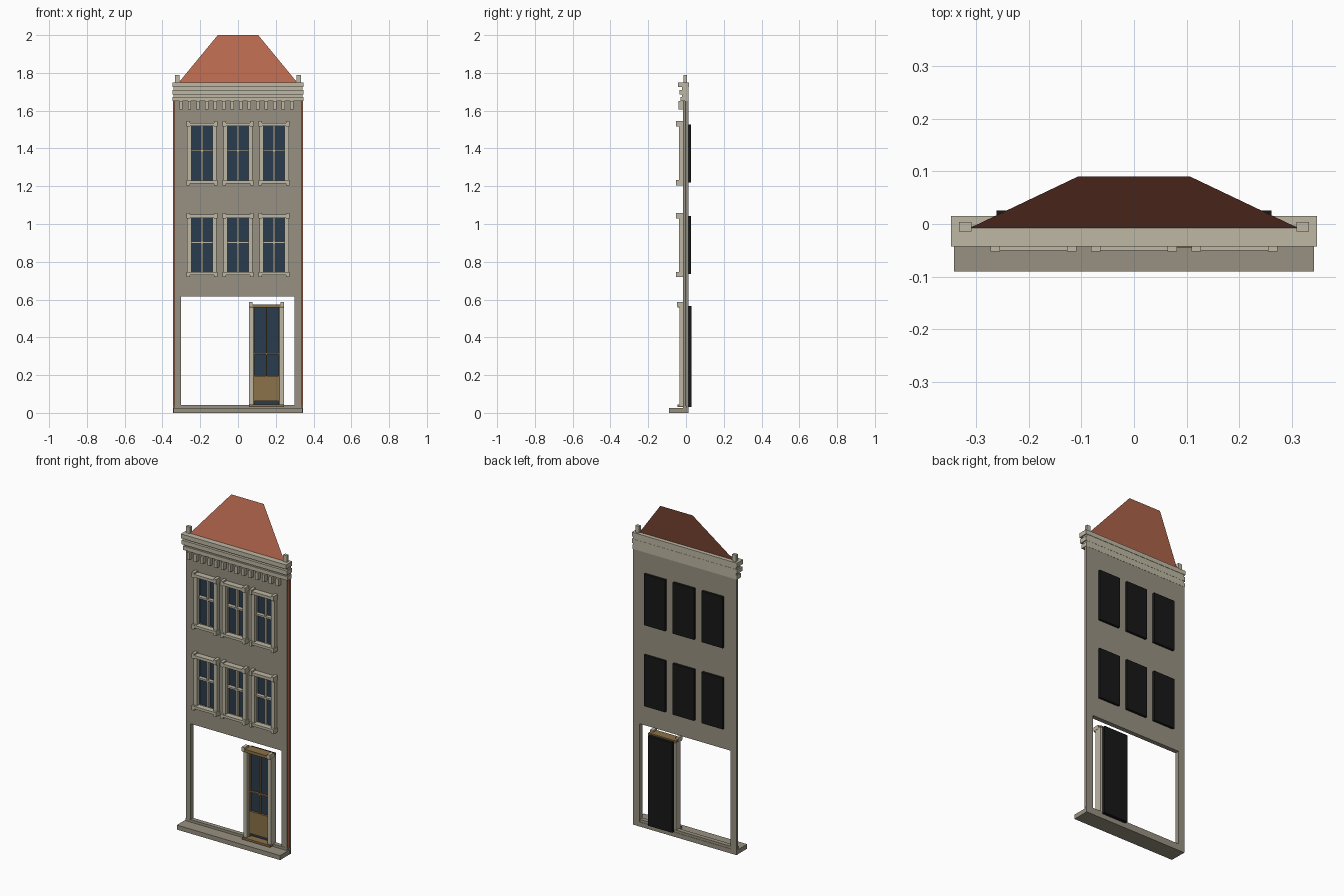
import bpy
import bmesh

cube = bpy.data.objects.get("Cube")
if cube:
    bpy.data.objects.remove(cube)


def material(name, rgb):
    m = bpy.data.materials.new(name)
    m.use_nodes = True
    col = tuple((c / 255) ** 2.2 for c in rgb) + (1,)
    m.diffuse_color = col
    m.node_tree.nodes["Principled BSDF"].inputs["Base Color"].default_value = col
    return m


STONE = material("grey stone", (150, 144, 128))
TRIM = material("pale trim", (188, 182, 162))
TILE = material("red brick", (178, 102, 78))
GLASS = material("blue glass", (46, 62, 78))
WOOD = material("brown wood", (138, 112, 74))
BLACK = material("black backing", (30, 30, 30))


def finish(name, bm, mat):
    mesh = bpy.data.meshes.new(name)
    bm.to_mesh(mesh)
    bm.free()
    mesh.materials.append(mat)
    ob = bpy.data.objects.new(name, mesh)
    bpy.context.collection.objects.link(ob)
    return ob


def boxes(name, mat, *items):
    """One object of boxes, each given as x, y and z ranges."""
    bm = bmesh.new()
    for ranges in items:
        verts = bmesh.ops.create_cube(bm, size=1)["verts"]
        for v in verts:
            v.co = [(lo + hi) / 2 + c * (hi - lo) for c, (lo, hi) in zip(v.co, ranges)]
    return finish(name, bm, mat)


WINDOWS = [(x, z) for z in (0.89, 1.375) for x in (-0.191, 0, 0.191)]
HW, HH = 0.06, 0.15          # half size of a window opening
FRONT, BACK = -0.015, 0.012  # wall faces

# Wall: a grid sheet with openings left out, thickened
holes = [(x - HW, x + HW, z - HH, z + HH) for x, z in WINDOWS]
holes.append((-0.303, 0.299, -1, 0.615))
xs = sorted({-0.335, 0.335} | {round(v, 4) for h in holes for v in h[:2]})
zs = sorted({0, 1.74} | {round(v, 4) for h in holes for v in h[2:] if v > 0})
bm = bmesh.new()
grid = {(x, z): bm.verts.new((x, FRONT, z)) for x in xs for z in zs}
for x0, x1 in zip(xs, xs[1:]):
    for z0, z1 in zip(zs, zs[1:]):
        cx, cz = (x0 + x1) / 2, (z0 + z1) / 2
        if not any(a < cx < b and c < cz < d for a, b, c, d in holes):
            bm.faces.new([grid[p] for p in ((x0, z0), (x1, z0), (x1, z1), (x0, z1))])
bmesh.ops.dissolve_limit(bm, angle_limit=0.01, verts=bm.verts, edges=bm.edges)
bmesh.ops.delete(bm, geom=[v for v in bm.verts if not v.link_faces], context="VERTS")
wall = finish("front_wall", bm, STONE)
solid = wall.modifiers.new("thickness", "SOLIDIFY")
solid.thickness = BACK - FRONT
solid.offset = -1

# Brick edge strips with stone behind them
for side, s in (("left", 1), ("right", -1)):
    edge = sorted((s * 0.335, s * 0.343))
    boxes(side + "_brick_edge", TILE, (edge, (-0.004, 0), (0.04, 1.65)))
    boxes(side + "_stone_edge", STONE, (edge, (0, BACK), (0.0, 1.65)))
    boxes(side + "_roof_post", TRIM,
          (sorted((s * 0.309, s * 0.333)), (-0.014, 0.004), (1.745, 1.79)))

# Ground step and sill
boxes("front_step", STONE, ((-0.342, 0.342), (-0.09, BACK), (0, 0.027)))
boxes("ground_sill", STONE, ((-0.335, 0.335), (-0.016, BACK - 0.002), (0.027, 0.042)))

# Cornice mouldings and brackets
boxes("cornice", TRIM,
      ((-0.348, 0.348), (-0.043, 0.015), (1.724, 1.75)),
      ((-0.341, 0.341), (-0.02, 0.013), (1.65, 1.73)),
      ((-0.348, 0.348), (-0.035, 0.014), (1.685, 1.71)),
      ((-0.346, 0.346), (-0.028, 0.013), (1.65, 1.673)))
boxes("cornice_brackets", TRIM,
      *[((x - 0.009, x + 0.009), (-0.04, FRONT), (1.607, 1.65))
        for x in (-0.302 + i * 0.0452 for i in range(14))])

# Windows
for i, (x, z) in enumerate(WINDOWS):
    tag = "window_%d_" % (i + 1)
    frame = []
    for s in (-1, 1):
        outer = sorted((x + s * 0.055, x + s * 0.078))
        corner = sorted((x + s * 0.064, x + s * 0.082))
        frame += [(outer, (-0.038, FRONT), (z - 0.15, z + 0.15)),
                  (corner, (-0.052, FRONT), (z + 0.14, z + 0.169)),
                  (corner, (-0.052, FRONT), (z - 0.17, z - 0.143))]
    frame += [((x - 0.08, x + 0.08), (-0.05, FRONT), (z + 0.143, z + 0.16)),
              ((x - 0.08, x + 0.08), (-0.05, FRONT), (z - 0.16, z - 0.145))]
    boxes(tag + "frame", TRIM, *frame)
    boxes(tag + "bars", TRIM,
          ((x - 0.005, x + 0.005), (-0.016, 0.002), (z - 0.148, z + 0.148)),
          ((x - HW, x + HW), (-0.022, 0.002), (z + 0.008, z + 0.018)))
    boxes(tag + "glass", GLASS, ((x - HW, x + HW), (0, 0.006), (z - HH, z + HH)))
    boxes(tag + "backing", BLACK,
          ((x - 0.07, x + 0.07), (0.007, 0.026), (z - 0.154, z + 0.152)))

# Door
DX = 0.151
jambs, stiles = [], []
for s in (-1, 1):
    jambs += [(sorted((DX + s * 0.069, DX + s * 0.092)), (-0.034, 0.01), (0.036, 0.562)),
              (sorted((DX + s * 0.074, DX + s * 0.093)), (-0.048, -0.01), (0.562, 0.586))]
    stiles.append((sorted((DX + s * 0.063, DX + s * 0.07)), (-0.014, 0.003), (0.042, 0.56)))
boxes("door_jambs", TRIM, *jambs)
boxes("door_lintel", WOOD, ((DX - 0.092, DX + 0.092), (-0.045, 0.01), (0.557, 0.575)))
boxes("door_threshold", WOOD, ((DX - 0.092, DX + 0.092), (-0.045, 0.01), (0.032, 0.044)))
boxes("door_woodwork", WOOD, *stiles,
      ((DX - 0.069, DX + 0.069), (-0.012, 0.003), (0.062, 0.195)),
      ((DX - 0.069, DX + 0.069), (-0.012, 0.003), (0.308, 0.316)),
      ((DX - 0.003, DX + 0.003), (-0.012, 0.003), (0.19, 0.56)))
boxes("door_glass", GLASS, ((DX - 0.069, DX + 0.069), (0, 0.008), (0.04, 0.56)))
boxes("door_backing", BLACK, ((DX - 0.08, DX + 0.08), (0.01, 0.03), (0.03, 0.567)))

# Roof: a single sloping sheet
bm = bmesh.new()
corners = [(-0.317, -0.01, 1.745), (0.317, -0.01, 1.745), (0.107, 0.09, 2), (-0.107, 0.09, 2)]
bm.faces.new([bm.verts.new(c) for c in corners])
finish("roof_slope", bm, TILE)
